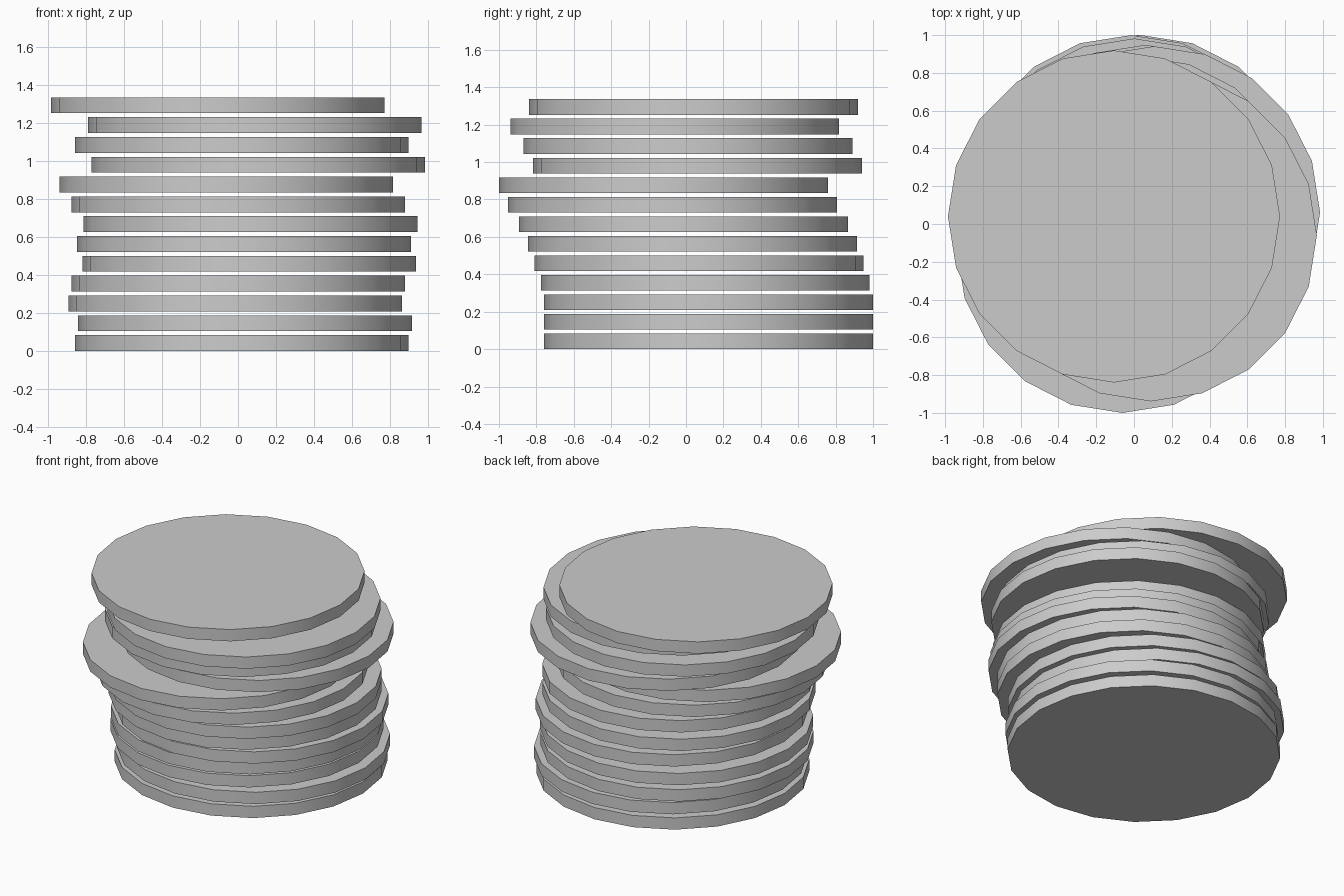
import bpy
import math

if "Cube" in bpy.data.objects:
    bpy.data.objects.remove(bpy.data.objects["Cube"])

RADIUS = 0.879
THICK = 0.0835
PITCH = 0.1044

# Sideways offset (x, y) of each disc, bottom to top
offsets = [
    (0.019, 0.121), (0.037, 0.121), (-0.014, 0.121), (0.002, 0.103),
    (0.060, 0.069), (0.032, 0.034), (0.066, -0.014), (0.002, -0.073),
    (-0.061, -0.121), (0.106, 0.062), (0.019, 0.010), (0.089, -0.060),
    (-0.106, 0.040),
]


def add_disc(index, x, y):
    """One flat 20-sided disc with smooth rim and sharp edges."""
    bpy.ops.mesh.primitive_cylinder_add(
        vertices=20, radius=RADIUS, depth=THICK,
        location=(x, y, index * PITCH + THICK / 2))
    disc = bpy.context.object
    disc.name = f"stacked_disc_{index + 1:02d}"
    bpy.ops.object.shade_smooth_by_angle(angle=math.radians(30))


# Loose stack of discs
for i, (x, y) in enumerate(offsets):
    add_disc(i, x, y)
